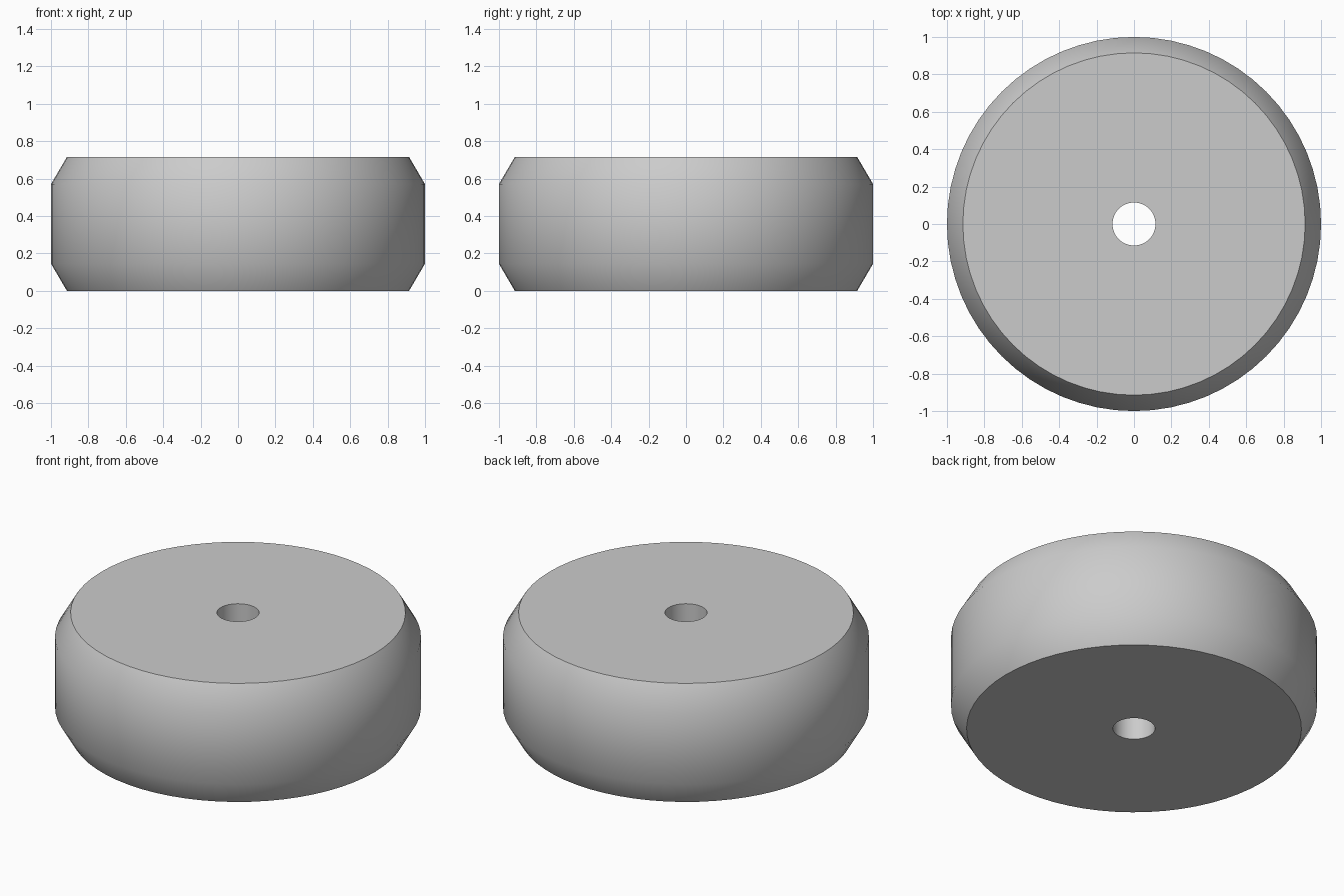
import bpy
import bmesh
import math
from mathutils import Matrix, Vector

cube = bpy.data.objects.get("Cube")
if cube:
    bpy.data.objects.remove(cube, do_unlink=True)

SEGMENTS = 64
HEIGHT = 0.715
CHAMFER = 0.145
RIM = 0.915    # radius of the flat top and bottom
BORE = 0.115   # radius of the centre hole

# Plain grey material
grey = bpy.data.materials.new("light grey")
grey.use_nodes = True
colour = (0.6, 0.6, 0.6, 1)
grey.diffuse_color = colour
grey.node_tree.nodes["Principled BSDF"].inputs["Base Color"].default_value = colour


def lathe(name, profile, material):
    """Spin a closed (radius, height) profile about the z axis."""
    bm = bmesh.new()
    rings = []
    for i in range(SEGMENTS):
        turn = Matrix.Rotation(math.tau * i / SEGMENTS, 3, "Z")
        rings.append([bm.verts.new(turn @ Vector((r, 0, z))) for r, z in profile])
    for i, ring in enumerate(rings):
        following = rings[(i + 1) % SEGMENTS]
        for j in range(len(profile)):
            k = (j + 1) % len(profile)
            bm.faces.new((ring[j], following[j], following[k], ring[k]))
    bmesh.ops.recalc_face_normals(bm, faces=bm.faces)
    mesh = bpy.data.meshes.new(name)
    bm.to_mesh(mesh)
    bm.free()
    mesh.materials.append(material)
    obj = bpy.data.objects.new(name, mesh)
    bpy.context.collection.objects.link(obj)
    return obj


# Chamfered disc with a through hole
wheel = lathe("chamfered_wheel", [
    (BORE, 0), (RIM, 0), (1, CHAMFER),
    (1, HEIGHT - CHAMFER), (RIM, HEIGHT), (BORE, HEIGHT),
], grey)

# Smooth sides and soft chamfers, crisp flat ends
bpy.ops.object.select_all(action="DESELECT")
wheel.select_set(True)
bpy.context.view_layer.objects.active = wheel
bpy.ops.object.shade_smooth_by_angle(angle=math.radians(40))
